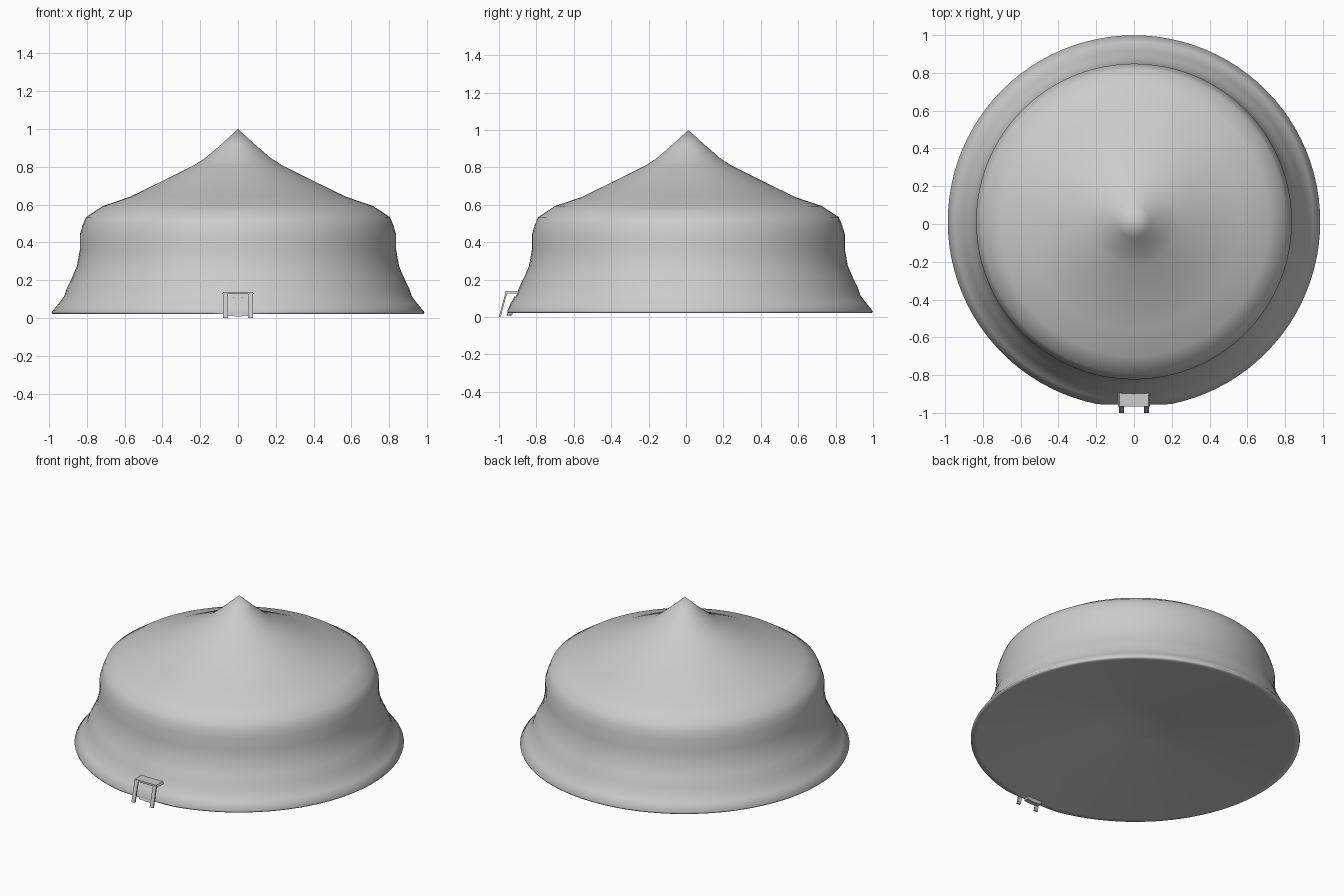
import bpy, bmesh, math
from mathutils import Vector

if "Cube" in bpy.data.objects:
    bpy.data.objects.remove(bpy.data.objects["Cube"])

CY = 0.013      # centre of the round body
FRONT = -0.955  # body is pressed flat here behind the porch


def make_object(name, bm, angle=None):
    bmesh.ops.recalc_face_normals(bm, faces=bm.faces[:])
    mesh = bpy.data.meshes.new(name)
    bm.to_mesh(mesh)
    bm.free()
    ob = bpy.data.objects.new(name, mesh)
    bpy.context.collection.objects.link(ob)
    if angle:
        bpy.ops.object.select_all(action='DESELECT')
        ob.select_set(True)
        bpy.context.view_layer.objects.active = ob
        bpy.ops.object.shade_smooth_by_angle(angle=math.radians(angle))
    return ob


def prism(name, pts, offset):
    """Solid made by extruding a closed outline."""
    bm = bmesh.new()
    face = bm.faces.new([bm.verts.new(p) for p in pts])
    res = bmesh.ops.extrude_face_region(bm, geom=[face], use_keep_orig=True)
    for v in res['geom']:
        if isinstance(v, bmesh.types.BMVert):
            v.co += Vector(offset)
    return make_object(name, bm)


# Tent body: lathed roof, wall, flared skirt and a gently dished underside
profile = [(0, 1.0), (0.085, 0.922), (0.175, 0.845), (0.23, 0.81), (0.40, 0.725),
           (0.57, 0.642), (0.714, 0.593), (0.804, 0.534), (0.822, 0.49),
           (0.836, 0.444), (0.836, 0.365), (0.852, 0.275), (0.875, 0.22),
           (0.905, 0.158), (0.92, 0.115), (0.95, 0.075), (0.986, 0.032), (0.982, 0.022),
           (0.95, 0.026), (0.7, 0.06), (0.4, 0.10), (0.2, 0.13), (0, 0.165)]
N = 96
bm = bmesh.new()
rings = []
for r, z in profile:
    if r == 0:
        rings.append([bm.verts.new((0, CY, z))] * N)
        continue
    rings.append([bm.verts.new((r * math.cos(a), max(CY + r * math.sin(a), FRONT), z))
                  for a in (2 * math.pi * i / N for i in range(N))])
for a, b in zip(rings, rings[1:]):
    for i in range(N):
        j = (i + 1) % N
        quad = list(dict.fromkeys((a[i], a[j], b[j], b[i])))
        bm.faces.new(quad)
make_object("tent_body", bm, 89)

# Porch roof: thin slab running back into the wall
prism("porch_roof", [(-0.085, -0.965, 0.126), (0.085, -0.965, 0.126),
                     (0.078, -0.965, 0.138), (-0.078, -0.965, 0.138)], (0, 0.07, 0))

# Leaning porch posts
for side, label in ((-1, "left"), (1, "right")):
    post = [(side * 0.054, -0.966, 0.128), (side * 0.054, -0.957, 0.128),
            (side * 0.054, -0.991, 0.0), (side * 0.054, -1.0, 0.0)]
    prism("porch_post_" + label, post, (side * 0.025, 0, 0))

# Arched door panel leaning against the skirt
outline = [(-0.053, 0.012), (0, 0.008), (0.053, 0.012)]
outline += [(0.053 * math.cos(t), 0.092 + 0.018 * math.sin(t))
            for t in (math.pi * i / 10 for i in range(11))]
prism("door_panel", [(x, -0.960 + (z - 0.01) * 0.42, z) for x, z in outline],
      (0, 0.03, 0))
